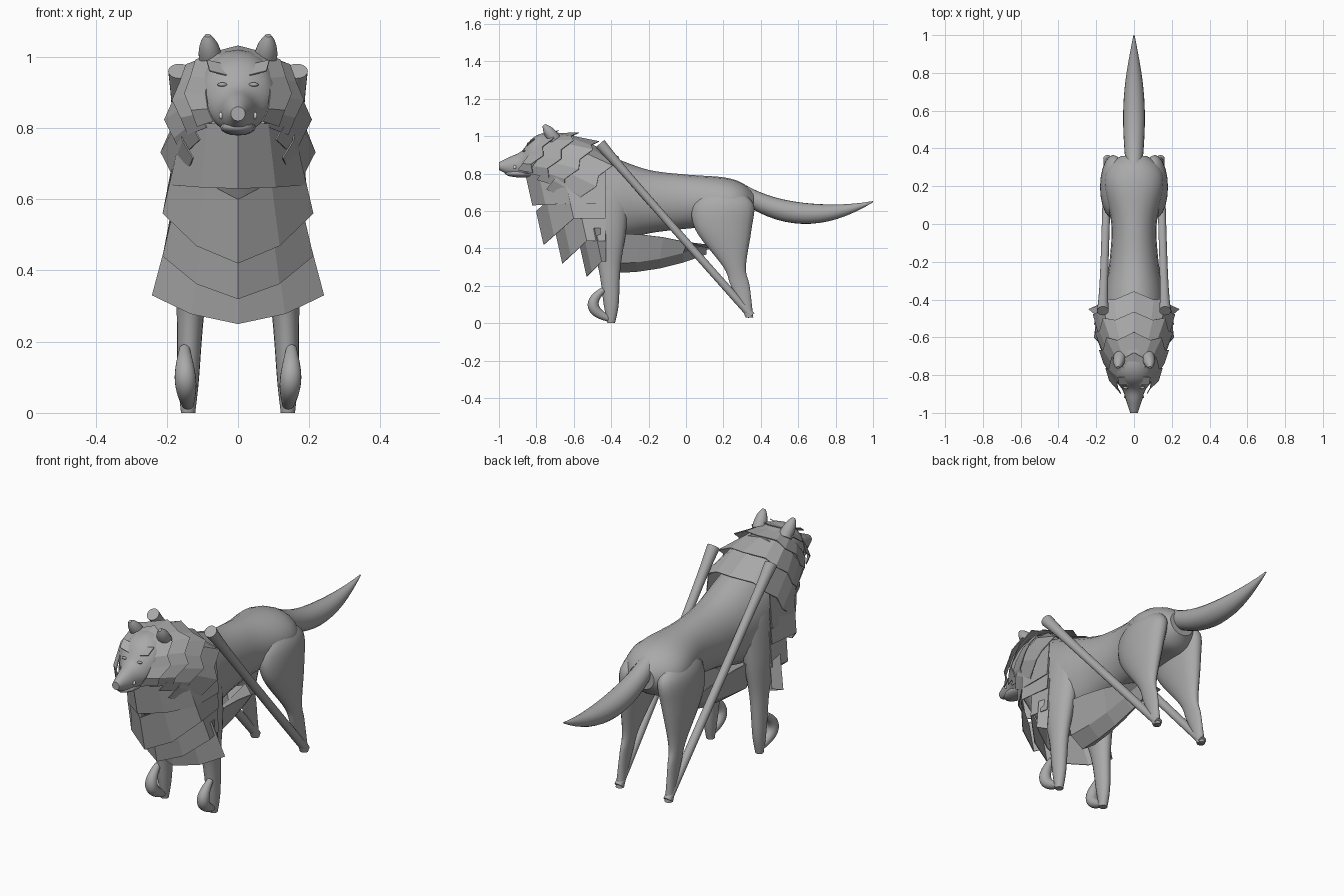
import bpy, bmesh, math
from mathutils import Vector

cube = bpy.data.objects.get("Cube")
if cube:
    bpy.data.objects.remove(cube, do_unlink=True)


def material(name, value):
    mat = bpy.data.materials.new(name)
    mat.use_nodes = True
    colour = (value, value, value, 1)
    mat.diffuse_color = colour
    mat.node_tree.nodes["Principled BSDF"].inputs["Base Color"].default_value = colour
    return mat


GREY = material("fur_grey", 0.4)
PALE = material("tooth_pale", 0.75)


def finish(name, bm, mat=GREY, smooth=False):
    """Turn a bmesh into an object; unsmoothed parts are thin fur plates."""
    bmesh.ops.recalc_face_normals(bm, faces=bm.faces)
    mesh = bpy.data.meshes.new(name)
    bm.to_mesh(mesh)
    bm.free()
    mesh.materials.append(mat)
    obj = bpy.data.objects.new(name, mesh)
    bpy.context.collection.objects.link(obj)
    for face in mesh.polygons:
        face.use_smooth = smooth and len(face.vertices) <= 4
    if not smooth:
        mod = obj.modifiers.new("thickness", "SOLIDIFY")
        mod.thickness = 0.004
        mod.offset = 0


def bridge(bm, rows, closed):
    """Join neighbouring rows of points with quads."""
    verts = [[bm.verts.new(point) for point in row] for row in rows]
    count = len(verts[0])
    for a, b in zip(verts, verts[1:]):
        for i in range(count if closed else count - 1):
            j = (i + 1) % count
            bm.faces.new((a[i], a[j], b[j], b[i]))
    return verts


def spline(keys, steps=6):
    """Smooth curve through key tuples of any length."""
    out = []
    for i in range(len(keys) - 1):
        before, a, b = keys[max(i - 1, 0)], keys[i], keys[i + 1]
        after = keys[min(i + 2, len(keys) - 1)]
        for step in range(steps):
            t = step / steps
            out.append([q + t / 2 * (r - p + t * (2 * p - 5 * q + 4 * r - s
                                                  + t * (3 * (q - r) + s - p)))
                        for p, q, r, s in zip(before, a, b, after)])
    return out + [keys[-1]]


def loft(name, rings, count=20):
    """Skin oval rings, each given as centre, tangent, half width, half depth."""
    rows = []
    for centre, tangent, width, depth in rings:
        side = Vector((1, 0, 0))
        up = side.cross(tangent).normalized()
        angles = [k * math.tau / count for k in range(count)]
        rows.append([Vector(centre) + side * width * math.cos(a) + up * depth * math.sin(a)
                     for a in angles])
    bm = bmesh.new()
    verts = bridge(bm, rows, True)
    bm.faces.new(verts[0])
    bm.faces.new(verts[-1])
    finish(name, bm, smooth=True)


def trunk(name, keys):
    """Loft along y from (y, z, half width, half height) keys."""
    forward = Vector((0, 1, 0))
    loft(name, [((0, y, z), forward, w, h) for y, z, w, h in spline(keys)])


def leg(name, side, keys):
    """Loft along z from (z, y, half width, half depth) keys, leaning inwards."""
    up = Vector((0, 0, 1))
    loft(name, [((side * (0.14 - z * z / 12), y, z), up, w, d) for z, y, w, d in spline(keys)])


def tube(name, start, bend, end, radius, side=1, steps=16):
    """Bezier tube whose radius is a function of the distance along it."""
    a, b, c = [Vector((side * x, y, z)) for x, y, z in (start, bend, end)]
    rings = []
    for i in range(steps + 1):
        t = i / steps
        centre = a.lerp(b, t).lerp(b.lerp(c, t), t)
        rings.append((centre, b.lerp(c, t) - a.lerp(b, t), radius(t), radius(t)))
    loft(name, rings)


def sheet(name, rows):
    """Faceted plate; each row runs outwards from the centre and is mirrored."""
    bm = bmesh.new()
    bridge(bm, [[(-x, y, z) for x, y, z in row[:0:-1]] + row for row in rows], False)
    finish(name, bm)


def chest_plate(name, middle, corner):
    """Plate with a V-shaped lower rim, tucked under the one above."""
    y, z = middle
    cx, cy, cz = corner
    low = [(0, y, z),
           (cx * 0.55, y + (cy - y) * 0.35, z + (cz - z) * 0.35),
           corner,
           (0.19, -0.43, cz)]
    high = [(x * 0.8, y - 0.04, z + 0.18) for x, y, z in low[:3]]
    high.append((0.175, -0.43, cz + 0.18))
    sheet(name, [high, low])


def rim(y, z, width, height, lean, jag=0, count=6):
    """Leaning arc over half the neck, open at the throat, jagged by jag."""
    points = []
    for k in range(count + 1):
        a = k * 2.4 / count
        dip = jag * (k % 2)
        points.append((width * (1 - dip) * math.sin(a) ** 0.7,
                       y + lean * math.cos(a) - dip * 0.5,
                       z + height * (1 - dip) * math.cos(a)))
    return points


def blob(name, centre, size, mat=GREY):
    bm = bmesh.new()
    bmesh.ops.create_uvsphere(bm, u_segments=12, v_segments=8, radius=1)
    bmesh.ops.scale(bm, vec=size, verts=bm.verts)
    bmesh.ops.translate(bm, vec=centre, verts=bm.verts)
    finish(name, bm, mat, smooth=True)


# Torso, head and tail
trunk("body", [(-0.78, 0.78, 0.08, 0.1), (-0.6, 0.7, 0.15, 0.26), (-0.4, 0.66, 0.16, 0.23),
               (-0.2, 0.65, 0.13, 0.17), (0, 0.65, 0.12, 0.145), (0.2, 0.65, 0.16, 0.13),
               (0.3, 0.64, 0.14, 0.11), (0.36, 0.64, 0.07, 0.06)])
trunk("head", [(-1, 0.84, 0.02, 0.02), (-0.94, 0.84, 0.04, 0.05), (-0.88, 0.85, 0.06, 0.07),
               (-0.82, 0.89, 0.1, 0.1), (-0.74, 0.91, 0.11, 0.11), (-0.6, 0.88, 0.12, 0.13)])
blob("jaw", (0, -0.88, 0.802), (0.05, 0.09, 0.023))
blob("nose", (0, -0.985, 0.85), (0.02, 0.015, 0.015))
tube("tail", (0, 0.3, 0.7), (0, 0.6, 0.5), (0, 1, 0.65),
     lambda t: 0.003 + 0.057 * (1 - t ** 4) * (0.7 + 0.3 * math.sin(math.pi * t)))

# Chest plates, from the throat down
chest_plate("throat_plate", (-0.82, 0.63), (0.19, -0.62, 0.64))
chest_plate("upper_chest_plate", (-0.76, 0.42), (0.21, -0.6, 0.56))
chest_plate("lower_chest_plate", (-0.66, 0.32), (0.21, -0.53, 0.44))
chest_plate("bottom_chest_plate", (-0.53, 0.25), (0.24, -0.45, 0.33))

# Collars of the mane, each wider, lower and further back
for i, name in enumerate(("face_ruff", "cheek_ruff", "neck_ruff", "shoulder_ruff")):
    lean = 0.08 + i / 80
    inner = rim(i * 0.06 - 0.84, 0.9 - i * i / 120, 0.09 + i / 40, 0.11 + i / 80, lean)
    outer = rim(i * 0.095 - 0.76, 0.9 - i * i / 55, 0.15 + i * (0.04 - i * 0.006),
                0.13 + i / 140, lean, jag=0.07)
    sheet(name, [inner, outer])

# Belly fur hanging as a shallow trough that narrows to the back
trough = []
for i in range(5):
    t = i / 4
    y, z, w = t / 2 - 0.39, 0.27 + t * t / 10, 0.12 - t * 0.06
    trough.append([(0, y, z), (w * 0.6, y, z + 0.05), (w, y + 0.02, 0.48 - t * t / 12)])
sheet("belly_fur", trough)

for s, label in ((1, "left_"), (-1, "right_")):
    # Legs
    leg(label + "front_leg", s,
        [(0, -0.4, 0.02, 0.02), (0.1, -0.4, 0.03, 0.04), (0.3, -0.41, 0.04, 0.06),
         (0.5, -0.43, 0.06, 0.11), (0.7, -0.43, 0.06, 0.12), (0.82, -0.44, 0.03, 0.06)])
    leg(label + "hind_leg", s,
        [(0.03, 0.34, 0.02, 0.02), (0.2, 0.29, 0.02, 0.05), (0.3, 0.26, 0.03, 0.06),
         (0.5, 0.2, 0.06, 0.15), (0.64, 0.2, 0.065, 0.16), (0.72, 0.2, 0.02, 0.06)])
    # Curled front paw, and the long hind paw stretched up to the shoulder
    tube(label + "front_paw", (0.14, -0.4, 0.02), (0.15, -0.57, 0.08), (0.15, -0.44, 0.18),
         lambda t: 0.015 + 0.015 * math.sin(math.pi * t), s)
    tube(label + "hind_paw_strut", (0.14, 0.35, 0.04), (0.15, -0.06, 0.5), (0.165, -0.46, 0.96),
         lambda t: 0.021 + 0.01 * t ** 9, s)
    # Ears, with the tips leaning forward
    tube(label + "ear", (0.075, -0.7, 0.98), (0.08, -0.73, 1.02), (0.085, -0.76, 1.06),
         lambda t: 0.008 + 0.025 * (1 - t ** 3), s)
    # Eyes, small fangs and brow tufts
    blob(label + "eye", (s * 0.044, -0.866, 0.922), (0.014, 0.008, 0.006))
    blob(label + "fang", (s * 0.047, -0.915, 0.835), (0.007, 0.008, 0.01), PALE)
    bm = bmesh.new()
    brow = [(s * x, -0.85, 0.94 + x / 4) for x in (0.02, 0.05, 0.08)]
    bridge(bm, [brow, [(x * 1.1, y + 0.04, z + 0.03) for x, y, z in brow]], False)
    finish(label + "brow", bm)
